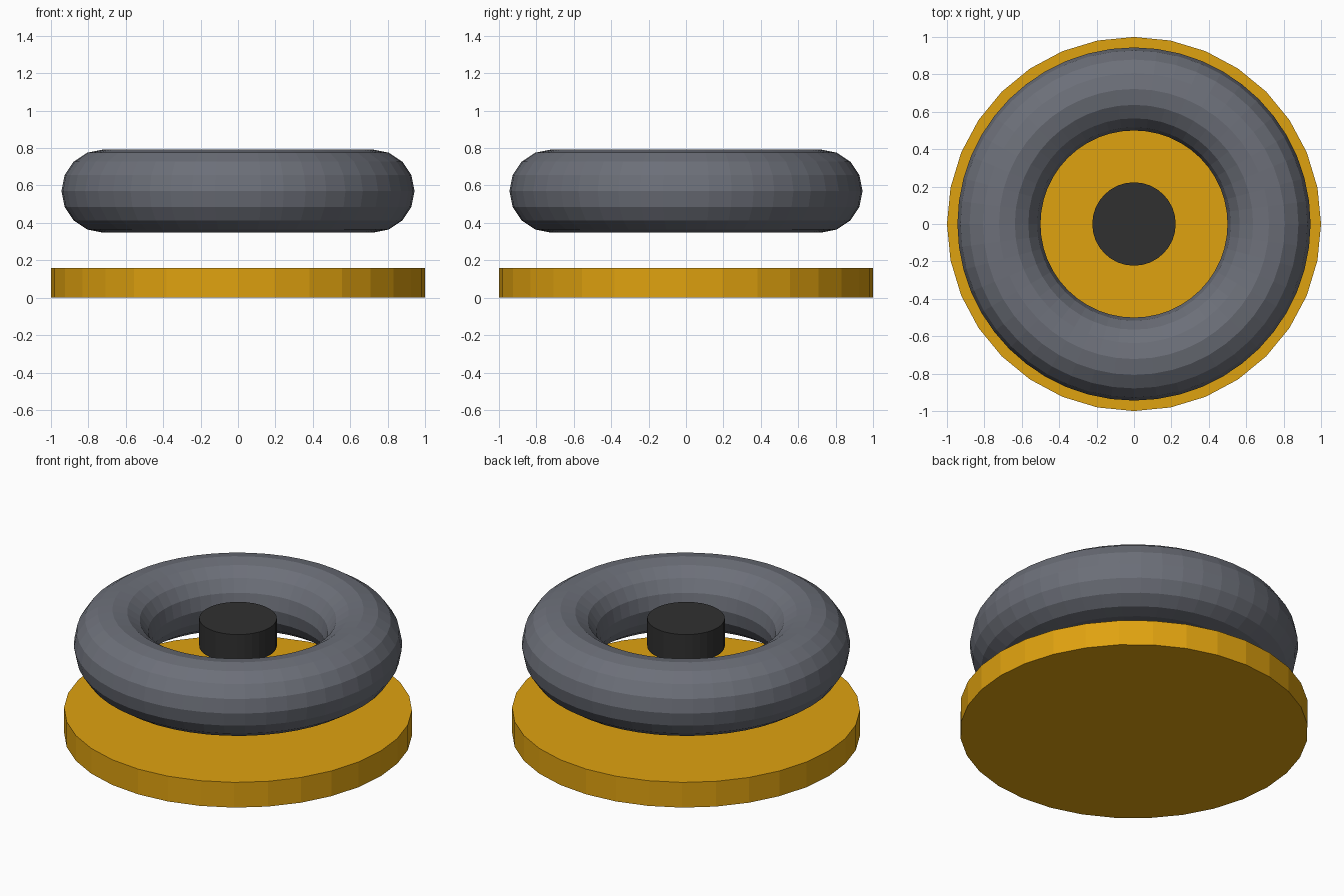
import bpy

if "Cube" in bpy.data.objects:
    bpy.data.objects.remove(bpy.data.objects["Cube"])


def paint(name, part, color):
    """Name the active part and give it a flat colour."""
    obj = bpy.context.active_object
    obj.name = part
    mat = bpy.data.materials.new(name)
    mat.diffuse_color = (*color, 1.0)
    mat.use_nodes = True
    mat.node_tree.nodes["Principled BSDF"].inputs["Base Color"].default_value = mat.diffuse_color
    obj.data.materials.append(mat)
    return obj


def disc(radius, bottom, top, sides):
    bpy.ops.mesh.primitive_cylinder_add(
        vertices=sides, radius=radius, depth=top - bottom,
        location=(0, 0, (bottom + top) / 2))


# Wide base plate
disc(1.0, 0.0, 0.16, 32)
paint("amber", "base_plate", (0.74, 0.36, 0.005))

# Floating ring above the base
bpy.ops.mesh.primitive_torus_add(
    major_radius=0.722, minor_radius=0.222, major_segments=48,
    minor_segments=16, location=(0, 0, 0.57))
paint("slate grey", "ring", (0.15, 0.16, 0.19))

# Small hub inside the ring opening
disc(0.223, 0.56, 0.735, 32)
paint("charcoal", "hub", (0.03, 0.03, 0.03))
